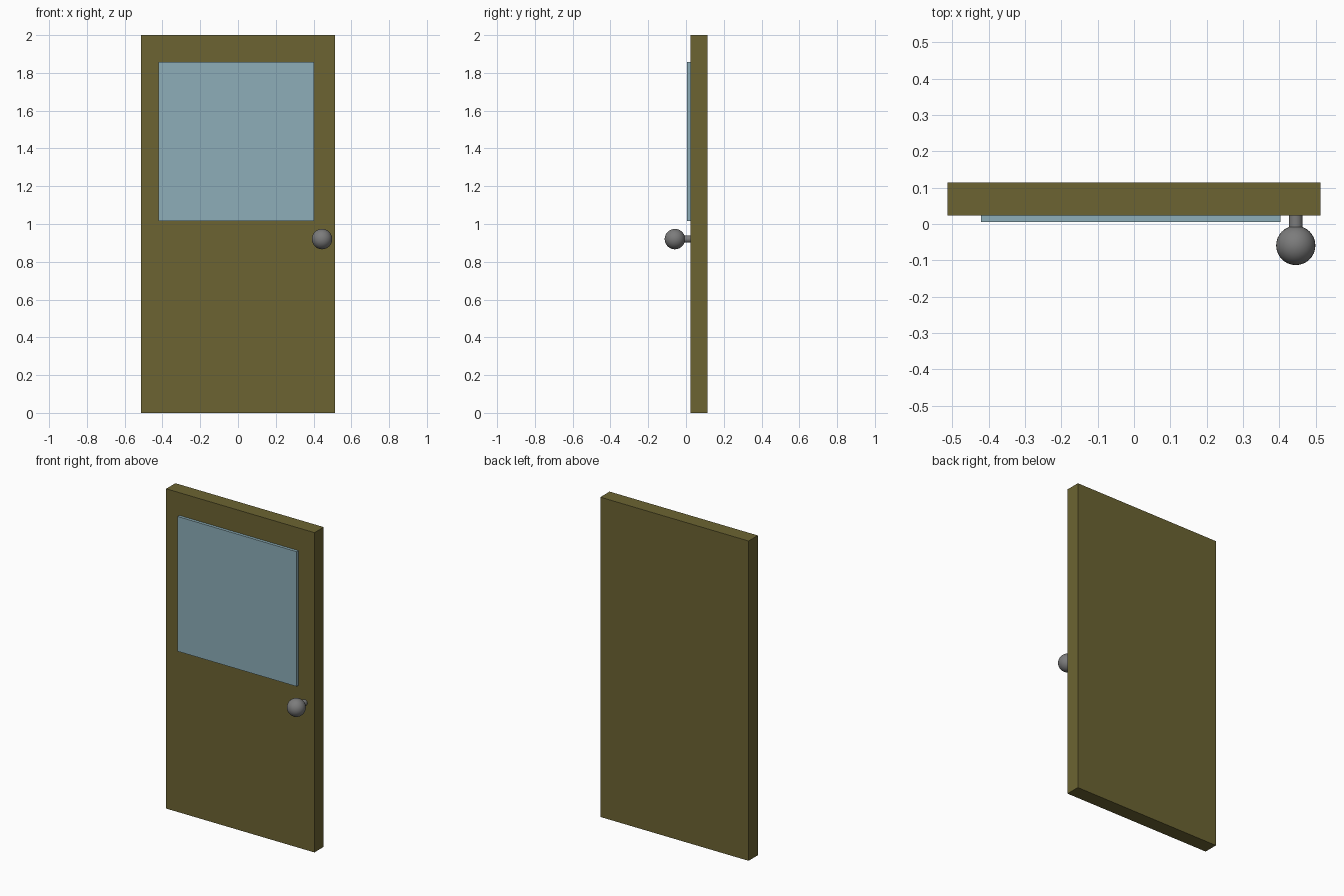
import bpy
from math import radians

if "Cube" in bpy.data.objects:
    bpy.data.objects.remove(bpy.data.objects["Cube"])


def finish(obj, name, color):
    obj.name = name
    mat = bpy.data.materials.new(name + "_colour")
    mat.diffuse_color = (*color, 1)
    mat.use_nodes = True
    mat.node_tree.nodes["Principled BSDF"].inputs["Base Color"].default_value = mat.diffuse_color
    obj.data.materials.append(mat)
    return obj


def box(name, x, y, z, color):
    """Box from (min, max) ranges on each axis."""
    ranges = (x, y, z)
    bpy.ops.mesh.primitive_cube_add(size=1, location=[(a + b) / 2 for a, b in ranges])
    obj = bpy.context.object
    obj.scale = [b - a for a, b in ranges]
    bpy.ops.object.transform_apply(location=False, rotation=False, scale=True)
    return finish(obj, name, color)


WOOD = (0.15, 0.127, 0.032)
GLASS = (0.266, 0.423, 0.479)
METAL = (0.2, 0.2, 0.2)
KNOB_X, KNOB_Z = 0.445, 0.92

# Door slab and the pane standing slightly proud of its front
box("door_slab", (-0.513, 0.513), (0.023, 0.114), (0, 2), WOOD)
box("window_pane", (-0.421, 0.403), (0.005, 0.03), (1.015, 1.858), GLASS)

# Knob stem, running from the slab into the knob
bpy.ops.mesh.primitive_cylinder_add(vertices=32, radius=0.019, depth=0.07,
                                    location=(KNOB_X, -0.008, KNOB_Z),
                                    rotation=(radians(90), 0, 0))
finish(bpy.context.object, "knob_stem", METAL)
bpy.ops.object.shade_smooth_by_angle(angle=radians(40))

# Round knob
bpy.ops.mesh.primitive_uv_sphere_add(segments=32, ring_count=16, radius=0.054,
                                     location=(KNOB_X, -0.059, KNOB_Z))
finish(bpy.context.object, "door_knob", METAL)
bpy.ops.object.shade_smooth()
